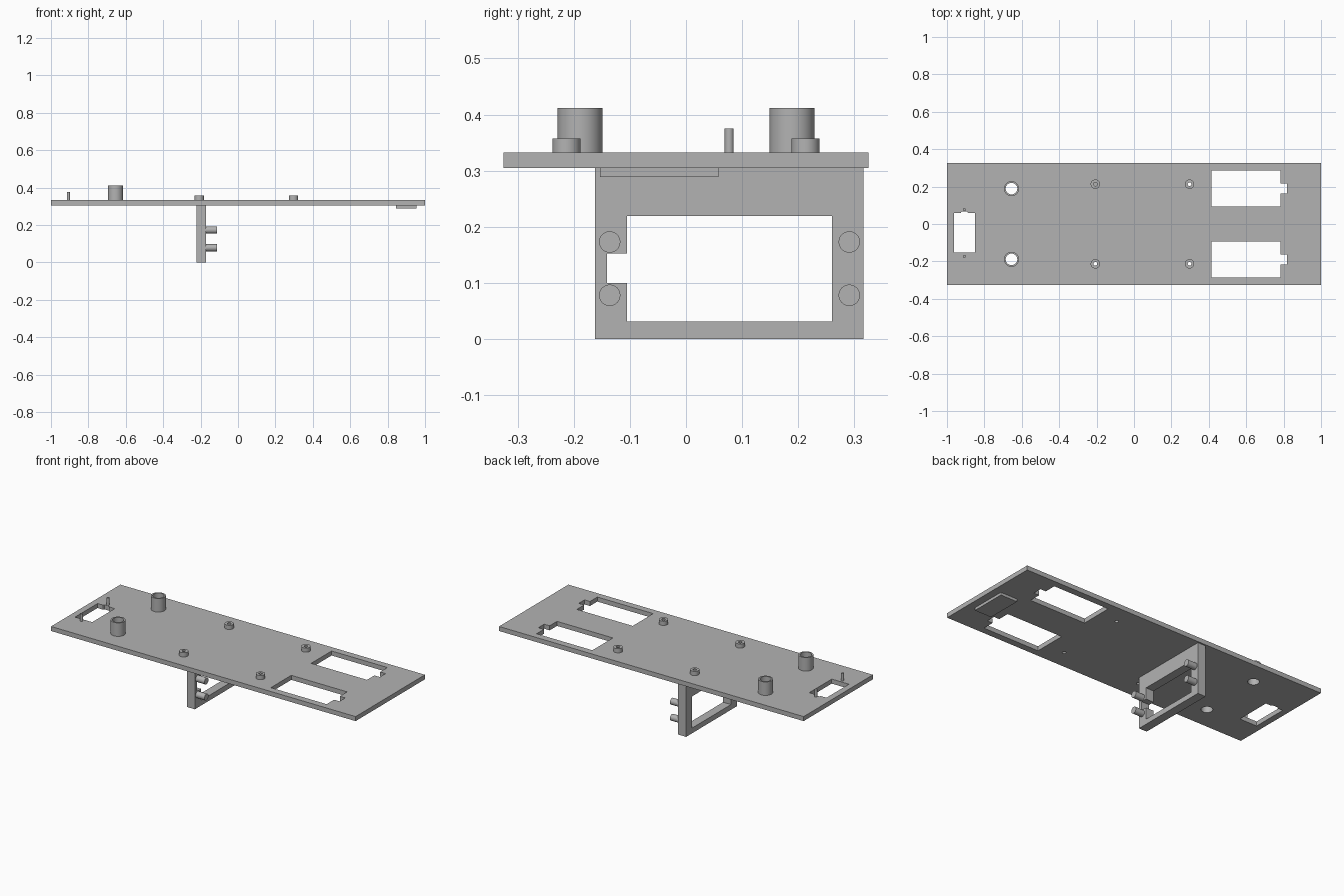
import bpy, bmesh
from math import cos, sin, tau
from mathutils import Matrix

cube = bpy.data.objects.get("Cube")
if cube:
    bpy.data.objects.remove(cube, do_unlink=True)

grey = bpy.data.materials.new("light grey plastic")
grey.use_nodes = True
colour = (0.45, 0.45, 0.45, 1)
grey.diffuse_color = colour
grey.node_tree.nodes["Principled BSDF"].inputs["Base Color"].default_value = colour

FLAT = Matrix.Identity(4)
# Profile axes (x, y) become world (y, z), extruded along world x
SIDEWAYS = Matrix(((0, 0, 1, 0), (1, 0, 0, 0), (0, 1, 0, 0), (0, 0, 0, 1)))


def rect(x0, x1, y0, y1):
    return [(x0, y0), (x1, y0), (x1, y1), (x0, y1)]


def circle(x, y, r, n=40):
    return [(x + r * cos(tau * i / n), y + r * sin(tau * i / n)) for i in range(n)]


def extrude(name, loops, low, high, frame=FLAT):
    """Extrude an outline with holes from low to high."""
    curve = bpy.data.curves.new(name, "CURVE")
    curve.dimensions = "2D"
    curve.fill_mode = "BOTH"
    curve.extrude = (high - low) / 2
    for loop in loops:
        spline = curve.splines.new("POLY")
        spline.points.add(len(loop) - 1)
        for point, (x, y) in zip(spline.points, loop):
            point.co = (x, y, 0, 1)
        spline.use_cyclic_u = True
    helper = bpy.data.objects.new(name + " outline", curve)
    bpy.context.collection.objects.link(helper)
    graph = bpy.context.evaluated_depsgraph_get()
    mesh = bpy.data.meshes.new_from_object(helper.evaluated_get(graph))
    bpy.data.objects.remove(helper, do_unlink=True)

    mesh.transform(frame @ Matrix.Translation((0, 0, (low + high) / 2)))
    bm = bmesh.new()
    bm.from_mesh(mesh)
    bmesh.ops.remove_doubles(bm, verts=bm.verts, dist=1e-5)
    bmesh.ops.recalc_face_normals(bm, faces=bm.faces)
    bm.to_mesh(mesh)
    bm.free()
    mesh.materials.clear()
    mesh.materials.append(grey)
    obj = bpy.data.objects.new(name, mesh)
    bpy.context.collection.objects.link(obj)
    bpy.ops.object.select_all(action="DESELECT")
    obj.select_set(True)
    bpy.context.view_layer.objects.active = obj
    bpy.ops.object.shade_smooth_by_angle(angle=0.6)
    return obj


BOTTOM, TOP = 0.305, 0.332
TUBE_X, TUBE_Y = -0.655, 0.189
POST_XS, POST_Y = (-0.207, 0.297), 0.213

# Base plate with its openings
plate = [rect(-1, 1, -0.325, 0.325)]
plate.append([(-0.963, -0.153), (-0.85, -0.153), (-0.85, 0.058), (-0.887, 0.058),
              (-0.892, 0.066), (-0.922, 0.066), (-0.927, 0.058), (-0.963, 0.058)])
for side in (-1, 1):
    y = side * TUBE_Y
    plate.append([(0.415, y - 0.096), (0.782, y - 0.096), (0.782, y - 0.027),
                  (0.818, y - 0.027), (0.818, y + 0.027), (0.782, y + 0.027),
                  (0.782, y + 0.096), (0.415, y + 0.096)])
    plate.append(circle(TUBE_X, y, 0.031))
    for x in POST_XS:
        plate.append(circle(x, side * POST_Y, 0.01, 24))
extrude("base_plate", plate, BOTTOM, TOP)

# Tall tubes and short screw posts on top
for side, label in ((-1, "right"), (1, "left")):
    y = side * TUBE_Y
    extrude("tall_tube_" + label,
            [circle(TUBE_X, y, 0.04), circle(TUBE_X, y, 0.031)], TOP, 0.412)
    for x, end in zip(POST_XS, ("near", "far")):
        y = side * POST_Y
        extrude(f"screw_post_{end}_{label}",
                [circle(x, y, 0.025), circle(x, y, 0.01, 24)], TOP, 0.357)

# Locating pins at the ends of the small opening
for y, label in ((-0.173, "right"), (0.077, "left")):
    extrude("pin_" + label, [circle(-0.907, y, 0.008, 20)], TOP, 0.375)

# Pad under the far end
extrude("lower_pad", [rect(0.845, 0.955, -0.153, 0.058)], 0.289, BOTTOM)

# Hanging bracket frame with a notched window
window = [(-0.105, 0.031), (0.26, 0.031), (0.26, 0.219), (-0.105, 0.219),
          (-0.105, 0.152), (-0.141, 0.152), (-0.141, 0.1), (-0.105, 0.1)]
extrude("bracket_frame", [rect(-0.162, 0.316, 0, BOTTOM), window],
        -0.222, -0.17, SIDEWAYS)

# Pegs on the bracket face
for y, label in ((-0.136, "right"), (0.291, "left")):
    for z, level in ((0.078, "lower"), (0.173, "upper")):
        extrude(f"peg_{level}_{label}", [circle(y, z, 0.019)], -0.17, -0.112, SIDEWAYS)
